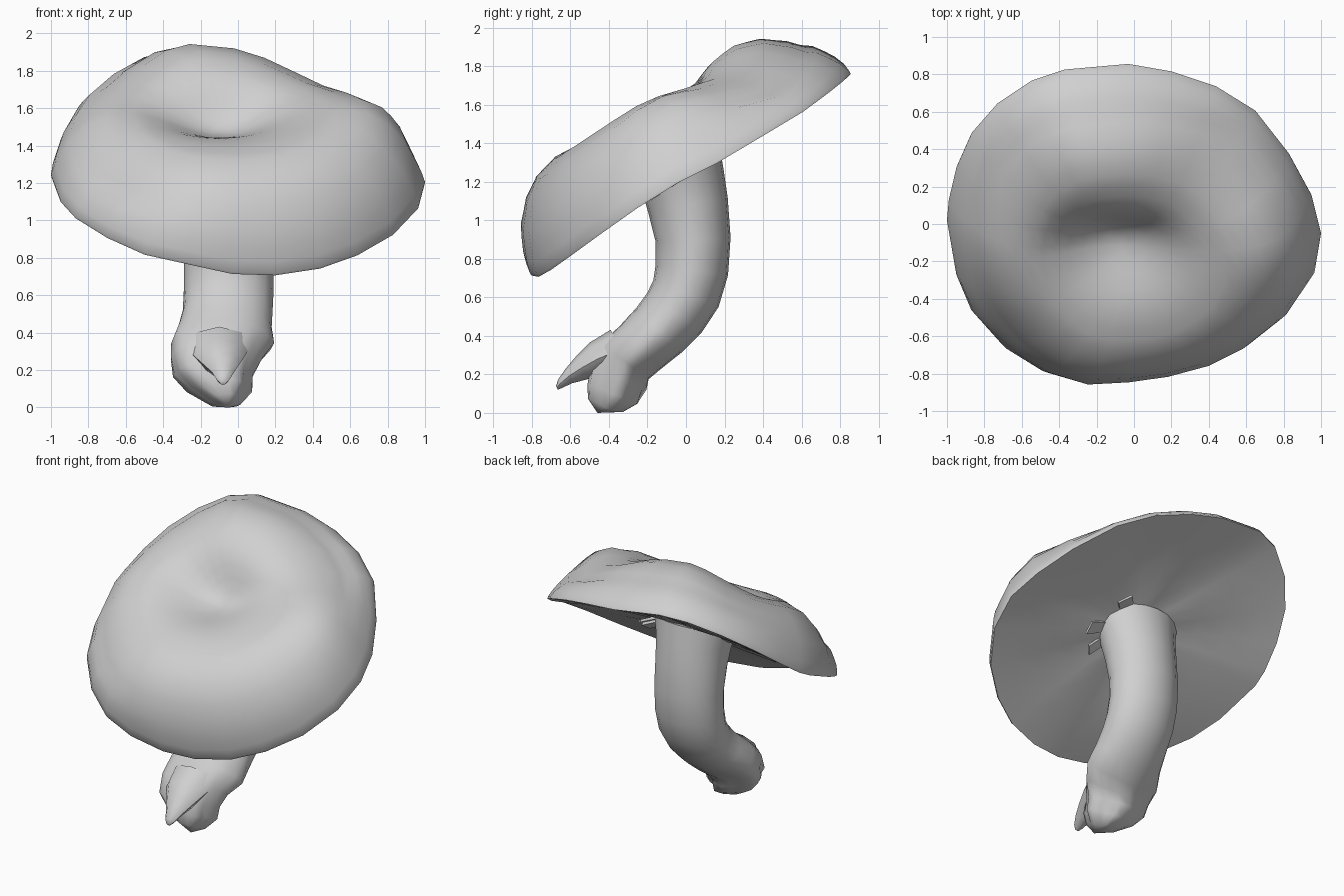
import bpy, bmesh, math, random
from mathutils import Vector

if "Cube" in bpy.data.objects:
    bpy.data.objects.remove(bpy.data.objects["Cube"])

random.seed(4)

grey = bpy.data.materials.new("plain_grey")
grey.diffuse_color = (0.63, 0.63, 0.63, 1)
grey.use_nodes = True
grey.node_tree.nodes["Principled BSDF"].inputs["Base Color"].default_value = grey.diffuse_color


def loft(name, rings, start=None, end=None, angle=50):
    """Skin a series of equal point rings; optional tip points close the ends."""
    bm = bmesh.new()
    loops = [[bm.verts.new(p) for p in ring] for ring in rings]
    n = len(loops[0])
    for a, b in zip(loops, loops[1:]):
        for i in range(n):
            j = (i + 1) % n
            bm.faces.new((a[i], a[j], b[j], b[i]))
    for tip, loop in ((start, loops[0]), (end, loops[-1])):
        if tip is not None:
            t = bm.verts.new(tip)
            for i in range(n):
                bm.faces.new((t, loop[i], loop[(i + 1) % n]))
    bmesh.ops.recalc_face_normals(bm, faces=bm.faces)
    mesh = bpy.data.meshes.new(name)
    bm.to_mesh(mesh)
    bm.free()
    mesh.materials.append(grey)
    obj = bpy.data.objects.new(name, mesh)
    bpy.context.collection.objects.link(obj)
    bpy.ops.object.select_all(action='DESELECT')
    obj.select_set(True)
    bpy.context.view_layer.objects.active = obj
    bpy.ops.object.shade_smooth_by_angle(angle=math.radians(angle))
    return obj


# Tilted cap frame: u along x, v up the slope, h away from the gill plane
ORIGIN = Vector((0, 0.03, 1.24))
V = Vector((0, 0.839, 0.545))
H = Vector((0, -0.545, 0.839))


def on_cap(u, v, h):
    return ORIGIN + Vector((u, 0, 0)) + V * v + H * h


# Cap rim outline from above, with the warp of the rim off its plane
RIM = [(-1, .02, .01), (-.99, .13, 0), (-.95, .3, .01), (-.87, .48, .03), (-.73, .64, .05),
       (-.55, .76, .06), (-.37, .82, .05), (-.03, .85, 0), (.2, .81, -.01), (.44, .73, -.02),
       (.65, .6, -.03), (.83, .37, -.02), (.95, .15, -.01), (1, -.05, .015), (.965, -.26, .02),
       (.83, -.46, .01), (.64, -.61, 0), (.44, -.71, -.005), (.2, -.775, 0), (-.03, -.81, .025),
       (-.27, -.83, .08), (-.5, -.77, .09), (-.7, -.65, .1), (-.87, -.46, .085), (-.95, -.27, .055)]
RIM = [(x, (y - ORIGIN.y + .545 * w) / V.y, w) for x, y, w in RIM]
DOME = [(0, .45), (.4, .457), (.56, .455), (.7, .41), (.81, .33), (.91, .21),
        (.975, .08), (1, 0)]


def dome(s):
    for (a, ha), (b, hb) in zip(DOME, DOME[1:]):
        if s <= b:
            return ha + (hb - ha) * (s - a) / (b - a)
    return 0


def bump(u, v, cu, cv, su, sv):
    return math.exp(-((u - cu) / su) ** 2 - ((v - cv) / sv) ** 2)


def cap_top(u, v, s):
    dimple = .2 * bump(u, v, -.1, .06, .36, .28 if v < .06 else .21)
    relief = (-.14 * bump(u, v, .48, .58, .42, .38)      # slumped back right
              - .085 * bump(u, v, -.62, .5, .3, .4)      # left flank
              - .08 * bump(u, v, -.68, -.55, .32, .35)   # thin front left
              - .04 * bump(u, v, -.1, .85, .4, .15)      # back edge
              + .06 * bump(u, v, .8, .15, .22, .25))     # right shoulder
    return dome(s) - dimple + relief * min(1, (1 - s) * 8)


def cap_under(u, v, s):
    folds = .03 * math.sin(7 * math.atan2(v, u) + 1) * s * (1 - s)
    return -.014 + .08 * (1 - s * s) + folds


def cap_ring(s, height):
    return [on_cap(u * s, v * s, height(u * s, v * s, s) + w * s ** 3) for u, v, w in RIM]


# Cap: dome, thin rim and gill side in one skin
top_steps = [.07, .14, .21, .28, .35, .42, .49, .56, .63, .7, .76, .81, .86, .91, .95, .98, 1]
rings = [cap_ring(s, cap_top) for s in top_steps]
rings += [cap_ring(s, cap_under) for s in (.998, .85, .65, .45, .25)]
loft("cap", rings, on_cap(0, 0, cap_top(0, 0, 0)), on_cap(0, 0, cap_under(0, 0, 0)))

# Stem: centre x, y, z, half width, half depth
PATH = [(-.05, -.05, 1.34, .3, .23), (-.05, -.02, 1.22, .26, .22), (-.05, .01, 1.08, .245, .21),
        (-.05, .037, .9, .24, .195), (-.05, .03, .74, .24, .19), (-.05, 0, .62, .24, .183),
        (-.055, -.06, .52, .24, .175), (-.07, -.14, .43, .25, .165), (-.09, -.235, .345, .275, .155),
        (-.12, -.32, .27, .24, .15), (-.135, -.36, .18, .21, .15), (-.1, -.385, .1, .165, .135),
        (-.07, -.42, .03, .08, .1)]
SIDES = 20
rings = []
for k, (x, y, z, rx, rd) in enumerate(PATH):
    a, b = PATH[max(k - 1, 0)], PATH[min(k + 1, len(PATH) - 1)]
    tangent = Vector((0, b[1] - a[1], b[2] - a[2])).normalized()
    depth = Vector((0, -tangent.z, tangent.y))
    ragged = min(max(0, k - 7) * .03, .1)
    ring = []
    for i in range(SIDES):
        t = 2 * math.pi * i / SIDES
        m = 1 + ragged * math.sin(5 * t + .6) + random.uniform(-ragged, ragged) * .5
        p = Vector((x, y, z)) + Vector((rx * m * math.cos(t), 0, 0)) + depth * (rd * m * math.sin(t))
        p.z = max(p.z, .005)
        ring.append(p)
    rings.append(ring)
loft("stem", rings, Vector(PATH[0][:3]), Vector((-.05, -.46, 0)))


# Torn root strand at the front of the foot
rings = []
STRAND = [(-.1, -.34, .33, .17), (-.1, -.46, .28, .14), (-.09, -.54, .235, .1),
          (-.08, -.61, .19, .06), (-.08, -.655, .15, .035), (-.08, -.67, .13, .015)]
for x, y, z, r in STRAND:
    rings.append([Vector((x + r * math.cos(a), y - .3 * r * math.sin(a), z + .6 * r * math.sin(a)))
                  for a in (2 * math.pi * i / 8 for i in range(8))])
loft("front_root", rings, Vector(STRAND[0][:3]), Vector(STRAND[-1][:3]))


# Torn veil scraps where the stem meets the gills
def scrap(name, angle, width, reach):
    rings = []
    for r, h, w in ((.24, .07, width), (reach, .0, width * .7)):
        ring = []
        for side, lift in ((-1, 0), (1, 0), (1, .02), (-1, .02)):
            t = angle + side * w
            ring.append(on_cap(-.05 + r * math.cos(t), -.02 + r * math.sin(t), h + lift))
        rings.append(ring)
    loft(name, rings, sum(rings[0], Vector()) / 4, sum(rings[1], Vector()) / 4, 20)


for i, (angle, width, reach) in enumerate(((.65, .2, .36), (-.15, .16, .4), (-.6, .14, .36))):
    scrap(f"veil_scrap_{i + 1}", angle, width, reach)
